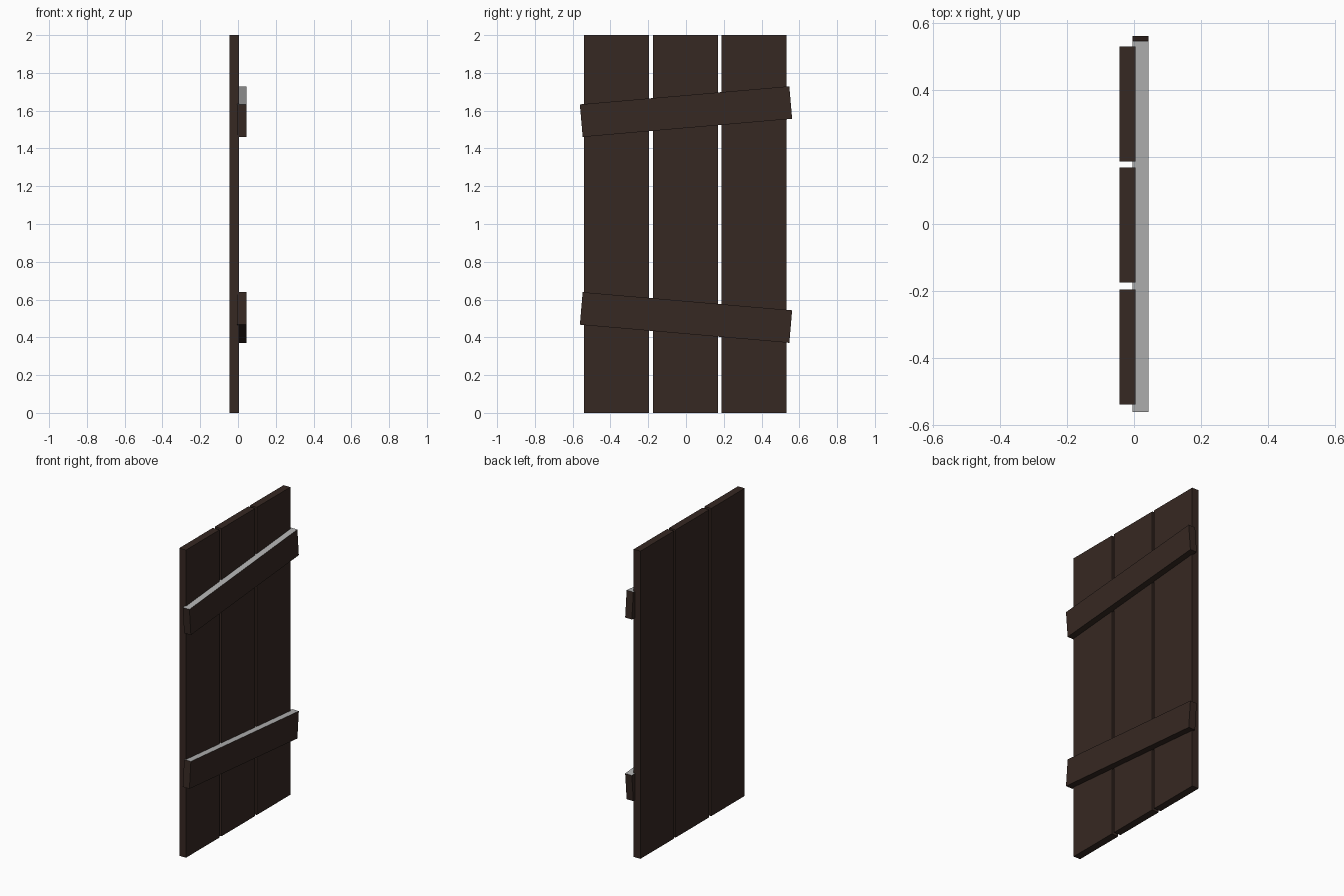
import bpy, math
from mathutils import Matrix, Vector
import bmesh

if "Cube" in bpy.data.objects:
    bpy.data.objects.remove(bpy.data.objects["Cube"])


def material(name, rgb):
    m = bpy.data.materials.new(name)
    m.diffuse_color = (*rgb, 1)
    m.use_nodes = True
    m.node_tree.nodes["Principled BSDF"].inputs["Base Color"].default_value = m.diffuse_color
    return m


wood = material("dark_wood", (0.037, 0.021, 0.016))
pale = material("pale_grey", (0.45, 0.45, 0.45))


def board(name, center, size, tilt=0, pale_top=False):
    bm = bmesh.new()
    bmesh.ops.create_cube(bm, size=1)
    bm.normal_update()
    for f in bm.faces:
        f.material_index = int(pale_top and f.normal.z > 0.5)
    bm.transform(Matrix.Diagonal((*size, 1)))
    bm.transform(Matrix.Translation(Vector(center)) @ Matrix.Rotation(math.radians(tilt), 4, 'X'))
    bm.normal_update()
    me = bpy.data.meshes.new(name)
    bm.to_mesh(me)
    bm.free()
    me.materials.append(wood)
    if pale_top:
        me.materials.append(pale)
    ob = bpy.data.objects.new(name, me)
    bpy.context.collection.objects.link(ob)
    return ob


# Three upright planks
for i, y in enumerate((-0.368, -0.003, 0.359)):
    board(f"plank_{i + 1}", (-0.02, y, 1.0), (0.048, 0.344, 2.0))

# Two slanted braces with unpainted upper edges
for name, z, tilt in (("upper_brace", 1.595, 4.95), ("lower_brace", 0.505, -4.95)):
    board(name, (0.02, 0, z), (0.048, 1.113, 0.173), tilt, pale_top=True)
